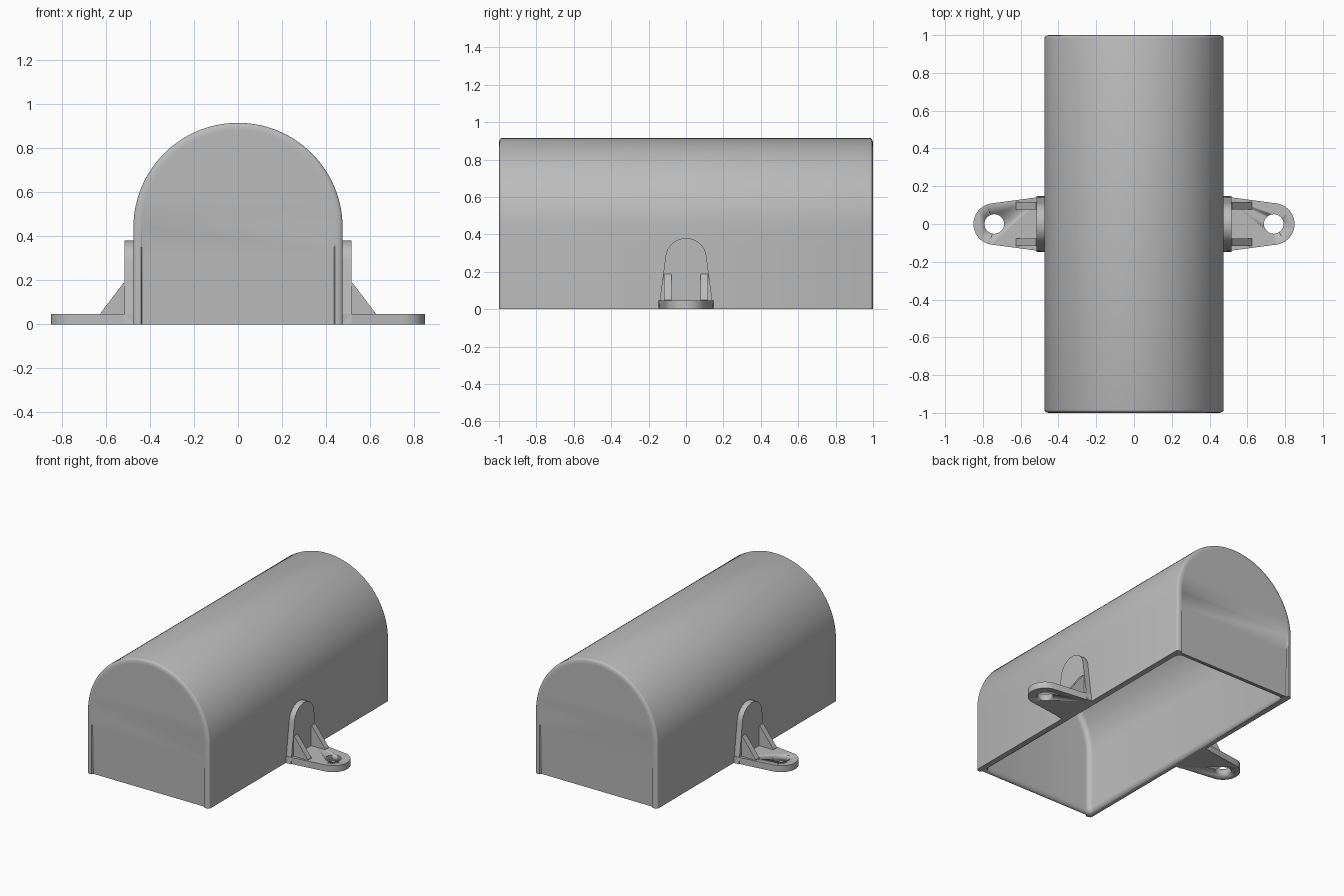
import bpy, bmesh, math
from mathutils import Vector

cube = bpy.data.objects.get("Cube")
if cube:
    bpy.data.objects.remove(cube, do_unlink=True)

grey = bpy.data.materials.new("plain_grey")
grey.use_nodes = True
COLOUR = (0.5, 0.5, 0.5, 1)
grey.diffuse_color = COLOUR
grey.node_tree.nodes["Principled BSDF"].inputs["Base Color"].default_value = COLOUR

HALF, SPRING, WALL = 0.475, 0.44, 0.04


def finish(name, bm, angle=35):
    bmesh.ops.recalc_face_normals(bm, faces=bm.faces)
    mesh = bpy.data.meshes.new(name)
    bm.to_mesh(mesh)
    bm.free()
    ob = bpy.data.objects.new(name, mesh)
    bpy.context.collection.objects.link(ob)
    mesh.materials.append(grey)
    bpy.ops.object.select_all(action='DESELECT')
    ob.select_set(True)
    bpy.context.view_layer.objects.active = ob
    bpy.ops.object.shade_smooth_by_angle(angle=math.radians(angle))
    return ob


def cut(ob, cutter):
    """Subtract the cutter, apply the result and drop the cutter."""
    cutter.hide_render = True
    mod = ob.modifiers.new("cut", 'BOOLEAN')
    mod.operation, mod.solver, mod.object = 'DIFFERENCE', 'EXACT', cutter
    bpy.context.view_layer.objects.active = ob
    bpy.ops.object.modifier_apply(modifier=mod.name)
    bpy.data.objects.remove(cutter, do_unlink=True)


def arch(inset, base):
    """Arch outline in x and z, open at the bottom."""
    r = HALF - inset
    side = [base + (SPRING - base) * i / 4 for i in range(4)]
    arc = [(r * math.cos(math.pi * i / 56), SPRING + r * math.sin(math.pi * i / 56))
           for i in range(57)]
    return [(r, z) for z in side] + arc + [(-r, z) for z in reversed(side)]


def arch_solid(name, ends, base):
    """Solid tunnel; ends lists (inset, y, draft) from face centre to outer wall."""
    bm = bmesh.new()
    rings = []
    stations = [(d, -y, t) for d, y, t in ends] + list(reversed(ends))
    for inset, y, draft in stations:
        ring = []
        for x, z in arch(inset, base):
            recess = draft * max(0, 1 - z / 0.56)
            ring.append(bm.verts.new((x, y - math.copysign(recess, y), z)))
        rings.append(ring)
    n = len(rings[0])
    for a, b in zip(rings, rings[1:]):
        for i in range(n - 1):
            bm.faces.new((a[i], a[i + 1], b[i + 1], b[i]))
    for ring in (rings[0], rings[-1]):          # end walls in level strips
        for i in range(n // 2):
            strip = [ring[i], ring[i + 1], ring[n - 2 - i], ring[n - 1 - i]]
            strip = list(dict.fromkeys(strip))
            if len(strip) > 2:
                bm.faces.new(strip)
    bm.faces.new([r[0] for r in rings] + [r[-1] for r in reversed(rings)])
    return finish(name, bm)


def rounded(inset, y, rx, ry, steps=5):
    """Quarter round from the end wall out to the side wall."""
    return [(inset + rx * (1 - math.sin(a)), y - ry * (1 - math.cos(a)), 0)
            for a in (math.pi / 2 * i / steps for i in range(steps + 1))]


# Hollow arched cover with slightly drafted end walls
cover = arch_solid("arched_cover", [(0.04, 1, 0.014), (0.034, 1, 0)]
                   + rounded(0, 1, 0.03, 0.015), 0)
cavity = arch_solid("cavity", rounded(WALL, 1 - WALL, 0.035, 0.035), -0.1)
cut(cover, cavity)


def prism(name, outline, depth):
    bm = bmesh.new()
    face = bm.faces.new([bm.verts.new(p) for p in outline])
    out = bmesh.ops.extrude_face_region(bm, geom=[face])
    verts = [v for v in out["geom"] if isinstance(v, bmesh.types.BMVert)]
    bmesh.ops.translate(bm, verts=verts, vec=Vector(depth))
    return finish(name, bm)


def tongue(length, base=0.147, r=0.11):
    """Tapered outline with a round tip: distance along, distance across."""
    tilt = math.acos((base - r) / length)
    arc = [tilt * (i / 14 - 1) for i in range(29)]
    return ([(0, -base)]
            + [(length + r * math.cos(a), r * math.sin(a)) for a in arc]
            + [(0, base)])


# Mounting brackets on both sides
for side, s in (("left", 1), ("right", -1)):
    foot = prism(side + "_foot_plate",
                 [(s * (HALF - 0.005 + u), v, 0) for u, v in tongue(0.27)], (0, 0, 0.046))
    circle = [math.tau * i / 32 for i in range(32)]
    hole = prism(side + "_hole", [(s * 0.74 + 0.052 * math.cos(a), 0.052 * math.sin(a), -0.1)
                                  for a in circle], (0, 0, 0.3))
    cut(foot, hole)
    prism(side + "_back_plate",
          [(s * (HALF - 0.005), v, u) for u, v in tongue(0.27)], (s * 0.045, 0, 0))
    for end, y in (("front", -0.117), ("back", 0.077)):
        prism(side + "_" + end + "_gusset",
              [(s * 0.51, y, 0.04), (s * 0.625, y, 0.04), (s * 0.625, y, 0.05),
               (s * 0.52, y, 0.188), (s * 0.51, y, 0.188)], (0, 0.04, 0))
